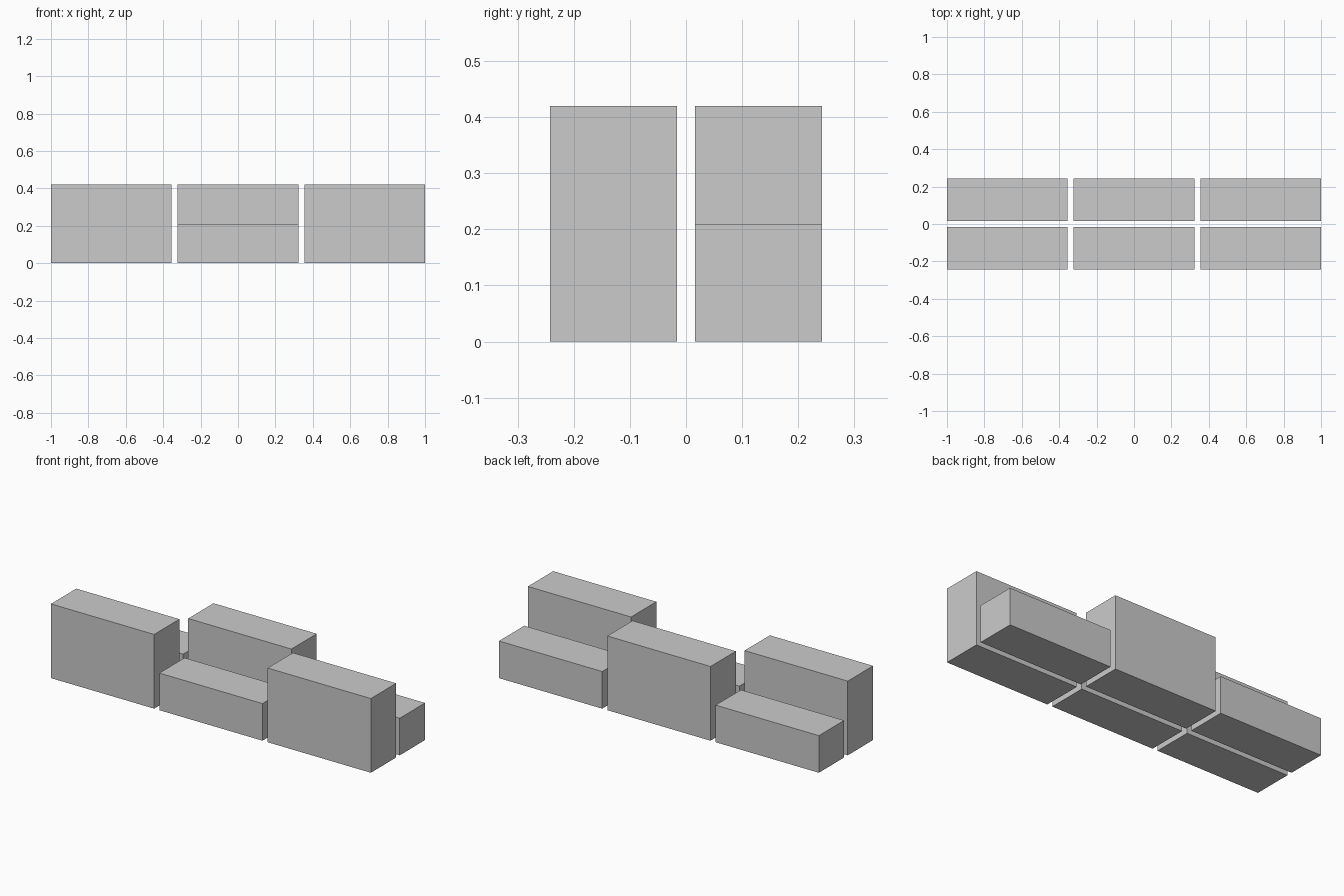
import bpy

if "Cube" in bpy.data.objects:
    bpy.data.objects.remove(bpy.data.objects["Cube"])

U = 1 / 31                       # base unit, also the gap between blocks
LENGTH, DEPTH = 20 * U, 7 * U
LOW, TALL = 6.5 * U, 13 * U


def block(name, x, y, height):
    """Box standing on the ground, centred at x, y."""
    bpy.ops.mesh.primitive_cube_add(size=1, location=(0, 0, 0))
    ob = bpy.context.object
    ob.name = name
    for v in ob.data.vertices:
        v.co = (v.co.x * LENGTH, v.co.y * DEPTH, (v.co.z + 0.5) * height)
    ob.location = (x, y, 0)


# two rows of three blocks, tall and low alternating like a checkerboard
for r, row in enumerate(("front", "back")):
    for c, col in enumerate(("left", "middle", "right")):
        tall = (r + c) % 2 == 0
        block(f"{row}_{col}_{'tall' if tall else 'low'}_block",
              (c - 1) * (LENGTH + U), (r - 0.5) * (DEPTH + U),
              TALL if tall else LOW)
